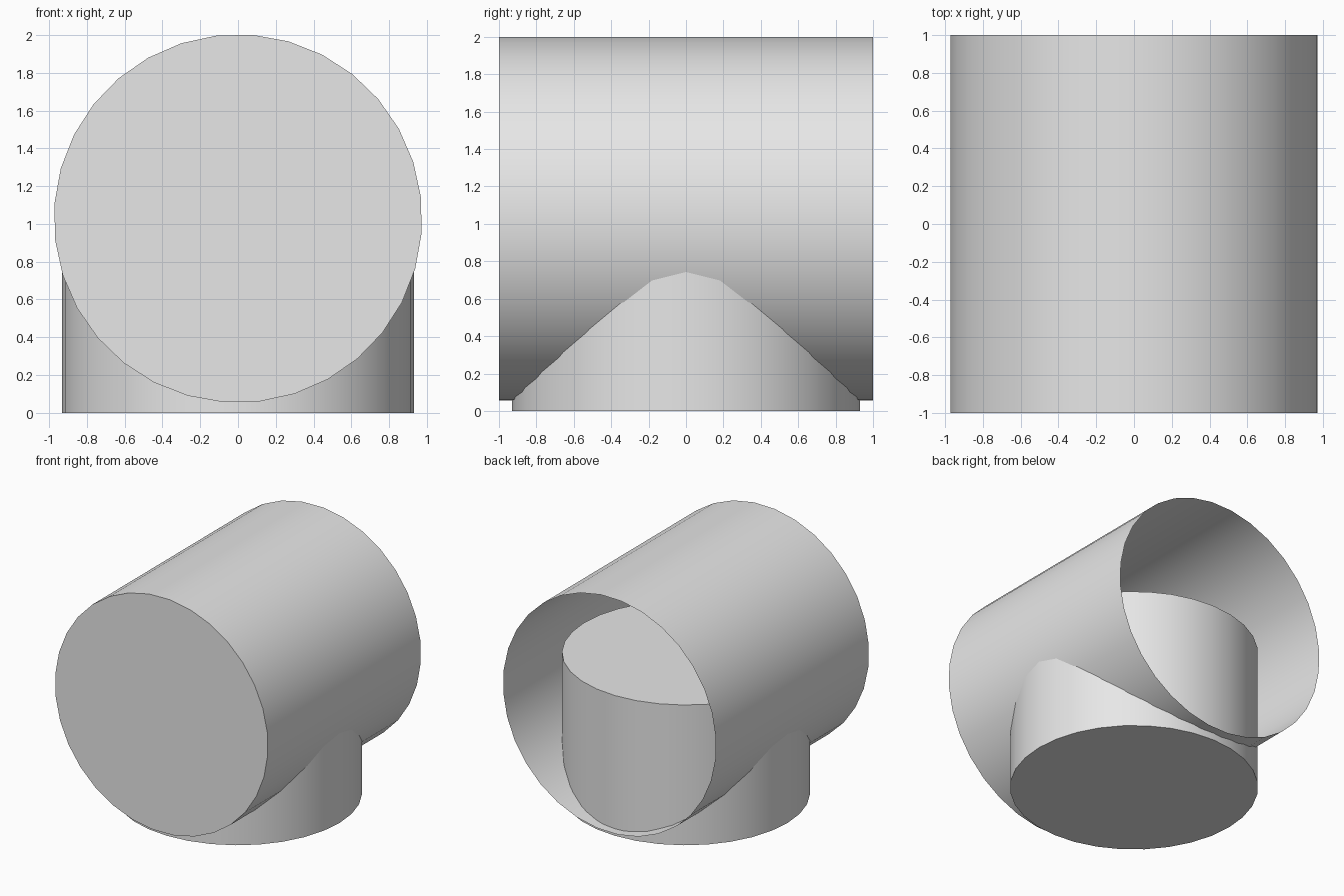
import bpy
import bmesh
from math import radians
from mathutils import Matrix

cube = bpy.data.objects.get("Cube")
if cube:
    bpy.data.objects.remove(cube, do_unlink=True)

# One plain grey for the whole model
grey = bpy.data.materials.new("light grey")
grey.use_nodes = True
grey.diffuse_color = (0.8, 0.8, 0.8, 1)
grey.node_tree.nodes["Principled BSDF"].inputs["Base Color"].default_value = (0.8, 0.8, 0.8, 1)


def cylinder(name, radius, length, matrix, open_back=False):
    """Capped 32-sided cylinder, placed by matrix; the +y cap can be left out."""
    bm = bmesh.new()
    bmesh.ops.create_cone(bm, cap_ends=True, segments=32, radius1=radius,
                          radius2=radius, depth=length, matrix=matrix)
    bm.normal_update()
    if open_back:
        back = [f for f in bm.faces if f.normal.y > 0.9]
        bmesh.ops.delete(bm, geom=back, context='FACES')
    mesh = bpy.data.meshes.new(name)
    bm.to_mesh(mesh)
    bm.free()
    mesh.materials.append(grey)
    obj = bpy.data.objects.new(name, mesh)
    bpy.context.collection.objects.link(obj)
    bpy.ops.object.select_all(action='DESELECT')
    obj.select_set(True)
    bpy.context.view_layer.objects.active = obj
    bpy.ops.object.shade_smooth_by_angle(angle=radians(30))
    return obj


# Horizontal drum: closed at the front, open at the back, turned slightly on its axis
lay_down = (Matrix.Translation((0, 0, 1.0285))
            @ Matrix.Rotation(radians(4.6), 4, 'Y')
            @ Matrix.Rotation(radians(90), 4, 'X'))
cylinder("horizontal_drum", 0.9746, 2.0, lay_down, open_back=True)

# Upright base cylinder that rises into the drum
height = 1.16
cylinder("upright_base", 0.93, height, Matrix.Translation((0, 0, height / 2)))
